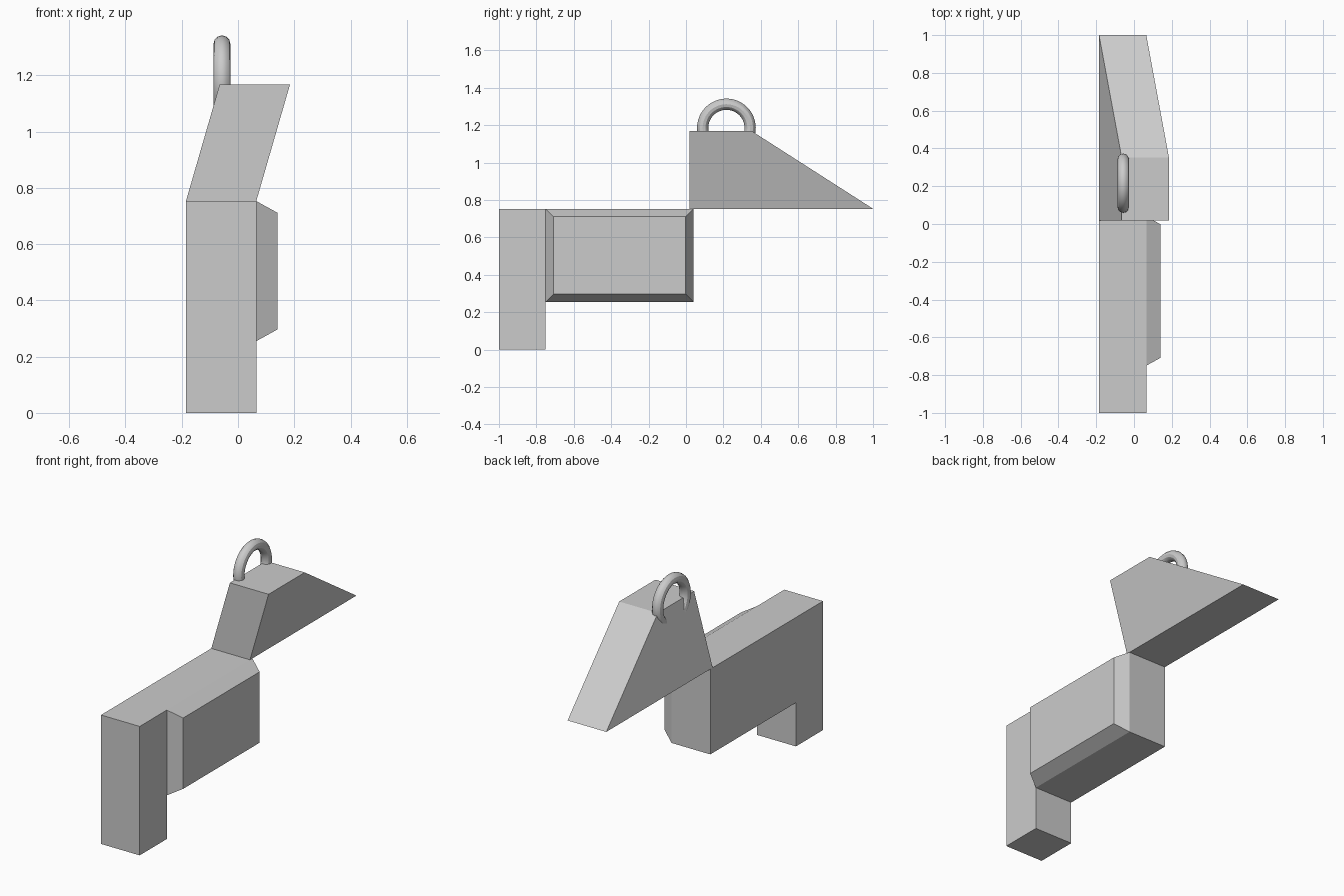
import bpy, bmesh, math

if "Cube" in bpy.data.objects:
    bpy.data.objects.remove(bpy.data.objects["Cube"])


def loft(name, near, far, x0, x1, shear=0.0, z_ref=0.0):
    """Solid between two (y, z) profiles at x0 and x1, optionally leaning in x with height."""
    bm = bmesh.new()
    rings = [[bm.verts.new((x + shear * (z - z_ref), y, z)) for y, z in prof]
             for prof, x in ((near, x0), (far, x1))]
    for ring in rings:
        bm.faces.new(ring)
    n = len(near)
    for i in range(n):
        j = (i + 1) % n
        bm.faces.new((rings[0][i], rings[0][j], rings[1][j], rings[1][i]))
    bmesh.ops.recalc_face_normals(bm, faces=bm.faces)
    mesh = bpy.data.meshes.new(name)
    bm.to_mesh(mesh)
    bm.free()
    obj = bpy.data.objects.new(name, mesh)
    bpy.context.collection.objects.link(obj)
    return obj


def rect(y0, y1, z0, z1):
    return [(y0, z0), (y1, z0), (y1, z1), (y0, z1)]


LEFT, RIGHT, TOP = -0.185, 0.065, 0.753

# Body and leg: one L-shaped slab
slab = [(-1, 0), (-0.75, 0), (-0.75, 0.255), (0.04, 0.255), (0.04, TOP), (-1, TOP)]
loft("body_and_leg", slab, slab, LEFT, RIGHT)

# Bevelled flank panel on the right side of the body
loft("flank_panel", rect(-0.75, 0.04, 0.255, TOP), rect(-0.708, -0.002, 0.297, 0.711),
     RIGHT, 0.141)

# Leaning wedge-shaped head
head = [(0.018, TOP), (1.0, TOP), (0.352, 1.168), (0.018, 1.168)]
loft("head", head, head, LEFT, RIGHT, shear=0.12 / 0.415, z_ref=TOP)

# Ring sunk into the top of the head
bpy.ops.mesh.primitive_torus_add(major_segments=48, minor_segments=12,
                                 major_radius=0.127, minor_radius=0.03,
                                 location=(-0.057, 0.216, 1.185),
                                 rotation=(0, math.pi / 2, 0))
ring = bpy.context.object
ring.name = "ring"
bpy.ops.object.shade_smooth_by_angle()
